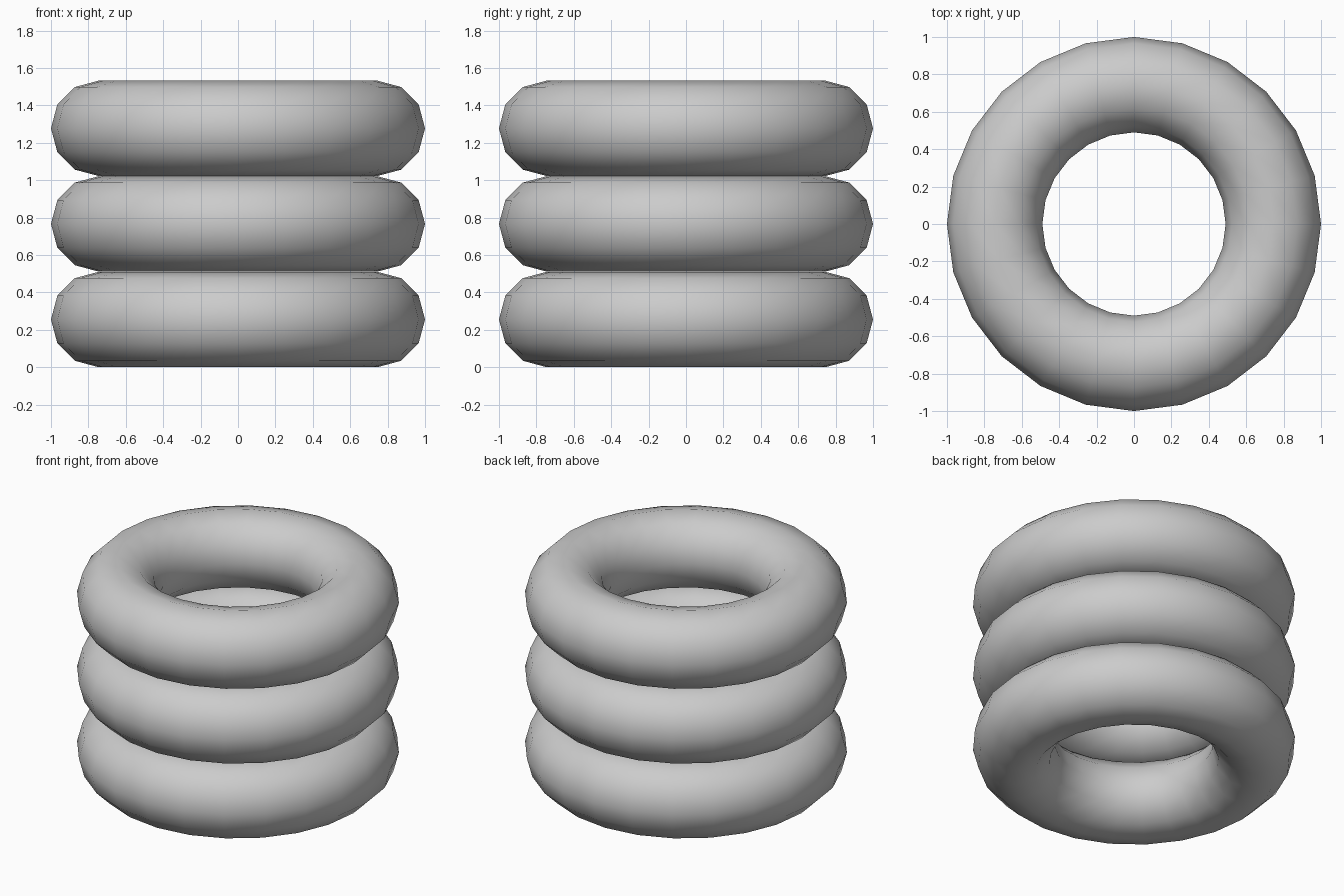
import bpy

cube = bpy.data.objects.get("Cube")
if cube:
    bpy.data.objects.remove(cube, do_unlink=True)

# Plain grey shared by all rings
GREY = (0.6, 0.6, 0.6, 1.0)
grey = bpy.data.materials.new("plain_grey")
grey.use_nodes = True
grey.diffuse_color = GREY
bsdf = next(n for n in grey.node_tree.nodes if n.type == 'BSDF_PRINCIPLED')
bsdf.inputs["Base Color"].default_value = GREY

TUBE = 0.255
SPACING = 0.511

# Three identical rings stacked so that they just touch
for i, name in enumerate(("bottom_ring", "middle_ring", "top_ring")):
    bpy.ops.mesh.primitive_torus_add(
        major_segments=24, minor_segments=12,
        major_radius=1 - TUBE, minor_radius=TUBE,
        location=(0, 0, TUBE + i * SPACING))
    ring = bpy.context.object
    ring.name = name
    ring.data.materials.append(grey)
    bpy.ops.object.shade_smooth()
